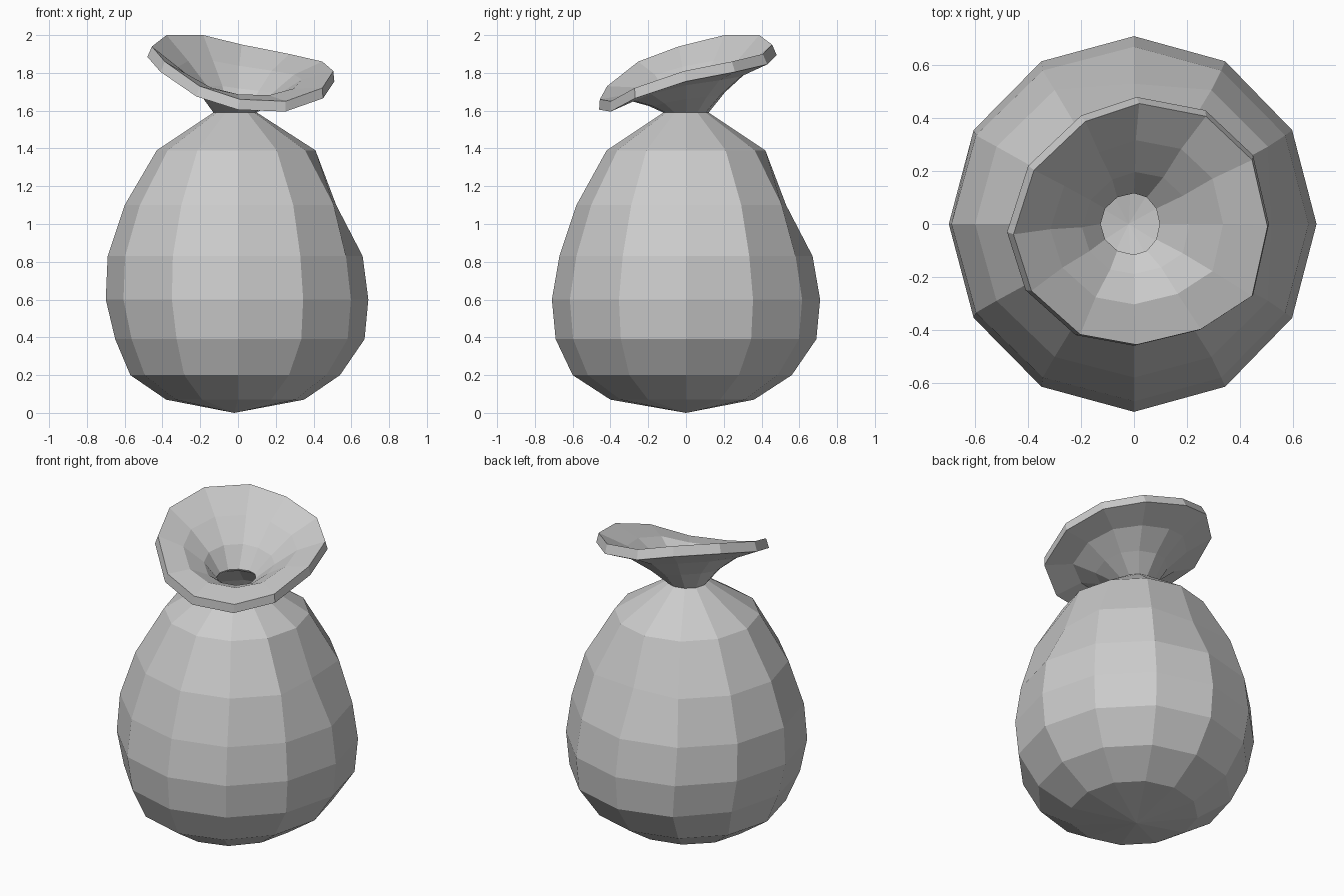
import bpy, bmesh, math

if "Cube" in bpy.data.objects:
    bpy.data.objects.remove(bpy.data.objects["Cube"])

N = 12
ANG = [2 * math.pi * i / N for i in range(N)]


def loft(name, rings, tip=None, closed=False):
    """Skin a list of 12-point rings, with an optional tip below the first."""
    bm = bmesh.new()
    rows = [[bm.verts.new(p) for p in ring] for ring in rings]
    pairs = list(zip(rows, rows[1:]))
    if closed:
        pairs.append((rows[-1], rows[0]))
    for a, b in pairs:
        for i in range(N):
            j = (i + 1) % N
            bm.faces.new((a[i], a[j], b[j], b[i]))
    if tip:
        t = bm.verts.new(tip)
        for i in range(N):
            bm.faces.new((t, rows[0][(i + 1) % N], rows[0][i]))
    bmesh.ops.recalc_face_normals(bm, faces=bm.faces)
    mesh = bpy.data.meshes.new(name)
    bm.to_mesh(mesh)
    bm.free()
    ob = bpy.data.objects.new(name, mesh)
    bpy.context.collection.objects.link(ob)
    return ob


def lopsided_ring(z, left, right, front, back):
    pts = []
    for a in ANG:
        c, s = math.cos(a), math.sin(a)
        pts.append((c * (right if c > 0 else left), s * (back if s > 0 else front), z))
    return pts


# Sack body: height, then reach to left, right, front, back
profile = [
    (0.07, 0.38, 0.35, 0.40, 0.36),
    (0.20, 0.57, 0.54, 0.60, 0.56),
    (0.39, 0.65, 0.67, 0.69, 0.69),
    (0.60, 0.70, 0.69, 0.71, 0.71),
    (0.83, 0.69, 0.66, 0.67, 0.67),
    (1.10, 0.60, 0.585, 0.58, 0.585),
    (1.39, 0.43, 0.41, 0.42, 0.42),
    (1.59, 0.13, 0.10, 0.12, 0.12),
]
body = [lopsided_ring(*p) for p in profile]
neck = body[-1]
# Flattened folds on the right and back of the shoulder
body[5][0] = (0.52, 0, 1.10)
body[5][3] = (0, 0.53, 1.10)
loft("sack_body", body, tip=(-0.02, 0, 0))

# Flared mouth: wavy rim, anticlockwise from +x (x, y, top height)
rim = [
    (0.51, 0.00, 1.81), (0.45, 0.26, 1.86), (0.27, 0.43, 1.90), (0.01, 0.48, 1.95),
    (-0.20, 0.41, 2.00), (-0.40, 0.22, 2.00), (-0.48, -0.03, 1.94), (-0.41, -0.25, 1.86),
    (-0.22, -0.42, 1.73), (0.00, -0.46, 1.66), (0.25, -0.40, 1.65), (0.45, -0.27, 1.72),
]


def funnel_ring(reach, base, tilt, lift=0.0):
    return [(x * reach, y * reach, base + tilt * (z - 1.82) + lift) for x, y, z in rim]


rim_low = [(x, y, z - 0.055) for x, y, z in rim]
rim_top = [(x * 0.97 + 0.01, y * 0.97 - 0.01, z) for x, y, z in rim]
neck_in = [(x * 0.97, y * 0.97, z + 0.01) for x, y, z in neck]
loft("sack_mouth", [
    neck,
    funnel_ring(0.43, 1.665, 0.25),
    funnel_ring(0.68, 1.74, 0.52),
    rim_low,
    rim_top,
    funnel_ring(0.66, 1.74, 0.52, 0.03),
    funnel_ring(0.41, 1.665, 0.25, 0.02),
    neck_in,
], closed=True)
